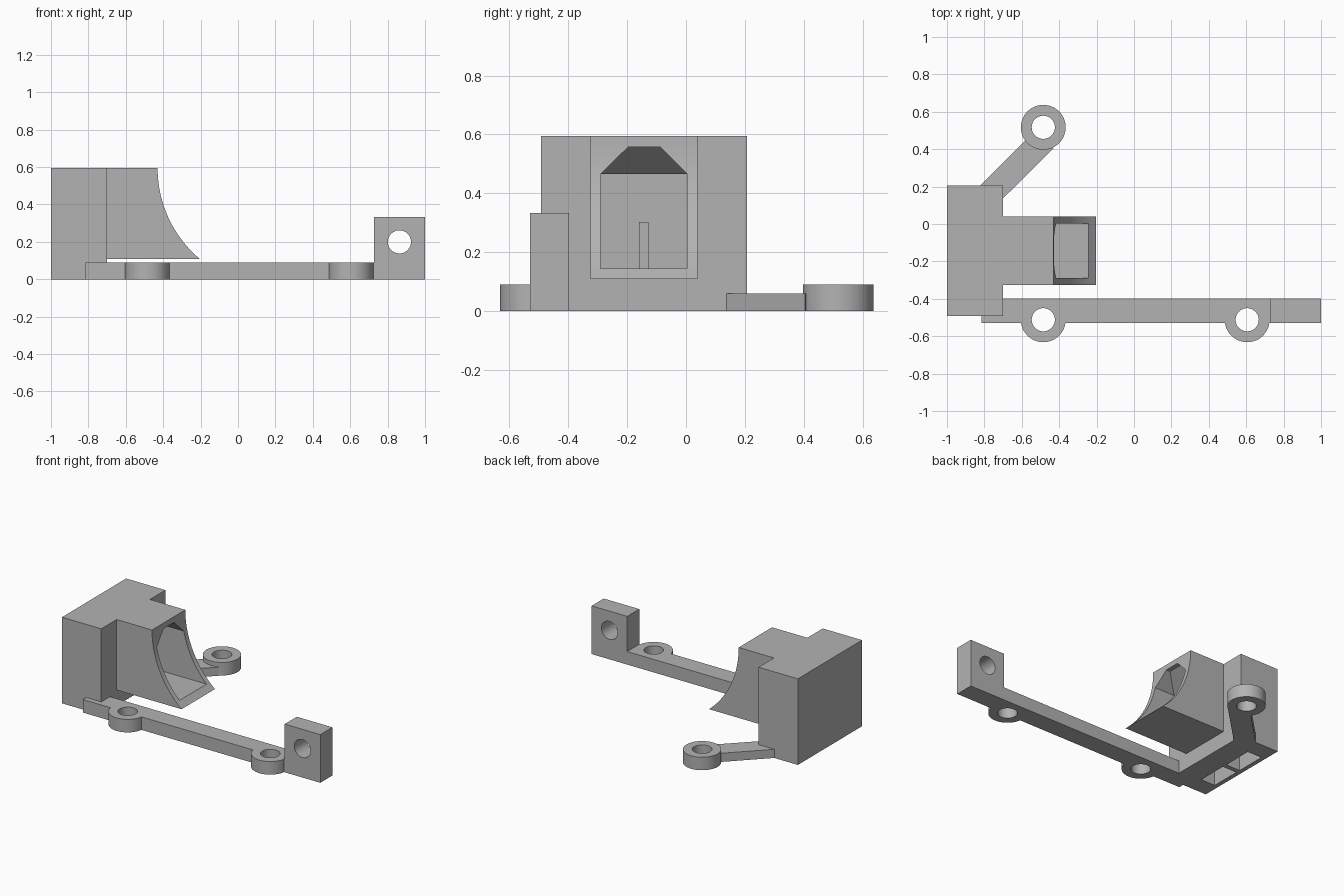
import bpy, bmesh
from math import cos, sin, pi, sqrt
from mathutils import Vector

cube = bpy.data.objects.get("Cube")
if cube:
    bpy.data.objects.remove(cube, do_unlink=True)

GREY = (0.45, 0.45, 0.45, 1)
mat = bpy.data.materials.new("plain grey")
mat.use_nodes = True
mat.diffuse_color = GREY
mat.node_tree.nodes["Principled BSDF"].inputs["Base Color"].default_value = GREY


def finish(name, bm):
    bmesh.ops.recalc_face_normals(bm, faces=bm.faces)
    mesh = bpy.data.meshes.new(name)
    bm.to_mesh(mesh)
    bm.free()
    mesh.materials.append(mat)
    ob = bpy.data.objects.new(name, mesh)
    bpy.context.collection.objects.link(ob)
    return ob


def prism(name, profile, axis, lo, hi):
    """Extrude a 2D profile along the y or z axis."""
    place = (lambda a, b, c: (a, c, b)) if axis == "y" else (lambda a, b, c: (a, b, c))
    bm = bmesh.new()
    face = bm.faces.new([bm.verts.new(place(a, b, lo)) for a, b in profile])
    out = bmesh.ops.extrude_face_region(bm, geom=[face])
    shift = Vector(place(0, 0, hi - lo))
    bmesh.ops.translate(bm, vec=shift,
                        verts=[v for v in out["geom"] if isinstance(v, bmesh.types.BMVert)])
    return finish(name, bm)


def box(name, x0, x1, y0, y1, z0, z1):
    return prism(name, [(x0, y0), (x1, y0), (x1, y1), (x0, y1)], "z", z0, z1)


def circle(cx, cy, r, n=48):
    return [(cx + r * cos(2 * pi * i / n), cy + r * sin(2 * pi * i / n)) for i in range(n)]


def combine(target, others, operation):
    """Apply booleans and discard the helper shapes."""
    for other in others:
        mod = target.modifiers.new("join", "BOOLEAN")
        mod.operation, mod.object, mod.solver = operation, other, "EXACT"
        other.hide_render = True
        bpy.ops.object.select_all(action="DESELECT")
        bpy.context.view_layer.objects.active = target
        target.select_set(True)
        bpy.ops.object.modifier_apply(modifier=mod.name)
        bpy.data.objects.remove(other, do_unlink=True)


def smooth(ob):
    bpy.ops.object.select_all(action="DESELECT")
    bpy.context.view_layer.objects.active = ob
    ob.select_set(True)
    bpy.ops.object.shade_smooth_by_angle(angle=pi / 6)


# Duct housing: block plus nozzle with a concave arc mouth
TOP, FLOOR = 0.595, 0.108
housing = box("duct_housing", -1, -0.7, -0.493, 0.207, 0, TOP)
R, steps = 0.637, 24
arc = []
for i in range(steps + 1):
    z = FLOOR + (TOP - FLOOR) * i / steps
    arc.append((R - 0.43 - sqrt(R * R - (TOP - z) ** 2), z))
nozzle = prism("nozzle", [(-0.75, TOP), (-0.75, FLOOR)] + arc, "y", -0.325, 0.039)
combine(housing, [nozzle], "UNION")

# Hollow duct, its hipped mouth roof and the two inlet slots below
Y0, Y1 = -0.29, 0.004
duct = box("duct_cutter", -0.97, 0.1, Y0, Y1, 0.145, 0.465)
bm = bmesh.new()
for x_base, x_top in ((-0.57, -0.46), (0.1, 0.1)):
    for y_base, y_top in ((Y0, -0.197), (Y1, -0.088)):
        for p in ((x_base, y_base, 0.4), (x_base, y_base, 0.465), (x_top, y_top, 0.557)):
            bm.verts.new(p)
bmesh.ops.convex_hull(bm, input=bm.verts)
roof = finish("roof_cutter", bm)
slots = box("slot_cutter", -0.97, -0.86, -0.37, 0.084, -0.1, 0.3)
combine(housing, [duct, roof, slots], "DIFFERENCE")
divider = box("divider", -0.98, -0.86, -0.159, -0.127, 0, 0.302)
combine(housing, [divider], "UNION")
smooth(housing)

# Front rail with two bosses and an upright end tab
BACK, H = -0.398, 0.09
rail = box("front_rail", -0.815, 1, -0.53, BACK, 0, H)
tab = box("end_tab", 0.728, 1, -0.53, BACK, 0, 0.333)
bosses, holes = [], []
for x in (-0.485, 0.605):
    outline = [(a, min(b, BACK)) for a, b in circle(x, -0.512, 0.12)]
    clipped = [p for i, p in enumerate(outline)
               if p[1] < BACK or outline[i - 1][1] < BACK
               or outline[(i + 1) % len(outline)][1] < BACK]
    bosses.append(prism("boss", clipped, "z", 0, H))
    holes.append(prism("hole", circle(x, -0.512, 0.062), "z", -0.1, 0.2))
holes.append(prism("tab_hole", circle(0.863, 0.2, 0.062), "y", -0.7, -0.3))
combine(rail, [tab] + bosses, "UNION")
combine(rail, holes, "DIFFERENCE")
smooth(rail)

# Rear diagonal arm with its screw ring
arm = prism("rear_arm", [(-0.82, 0.207), (-0.57, 0.457), (-0.43, 0.405),
                         (-0.7, 0.137), (-0.8, 0.137)], "z", 0, 0.06)
ring = prism("rear_ring", circle(-0.485, 0.517, 0.12), "z", 0, H)
combine(ring, [prism("ring_hole", circle(-0.485, 0.517, 0.062), "z", -0.1, 0.2)], "DIFFERENCE")
smooth(ring)
